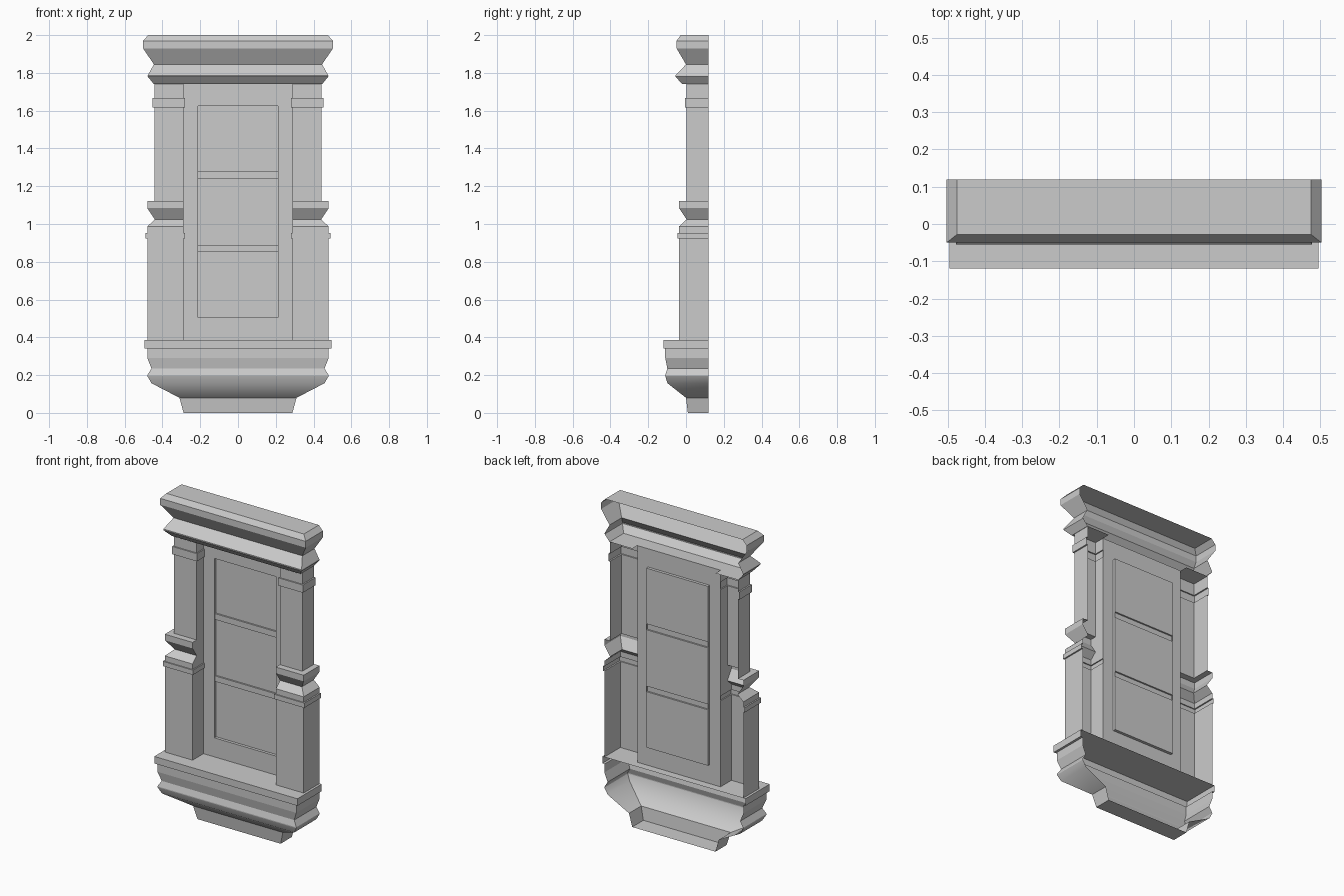
import bpy, bmesh

if "Cube" in bpy.data.objects:
    bpy.data.objects.remove(bpy.data.objects["Cube"])

BACK = 0.12      # open rear plane
WALL = 0.07      # plane of the central panel
INNER = 0.288    # inner edge of the pilasters


def finish(bm, name):
    me = bpy.data.meshes.new(name)
    bm.to_mesh(me)
    bm.free()
    ob = bpy.data.objects.new(name, me)
    bpy.context.scene.collection.objects.link(ob)
    return ob


def loft(name, rings, closed=False, cap_low=False, cap_high=False, soft=()):
    """Skin a list of equal-length point rings; rows listed in soft are smooth."""
    bm = bmesh.new()
    rows = [[bm.verts.new(p) for p in r] for r in rings]
    n = len(rows[0])
    for i in range(len(rows) - 1):
        for j in range(n if closed else n - 1):
            k = (j + 1) % n
            f = bm.faces.new((rows[i][j], rows[i][k], rows[i + 1][k], rows[i + 1][j]))
            f.smooth = i in soft
    if cap_low:
        bm.faces.new(rows[0][::-1])
    if cap_high:
        bm.faces.new(rows[-1])
    # keep hard mitred corners and hard borders around the smooth rows
    for e in bm.edges:
        a, b = e.verts
        level = abs(a.co.z - b.co.z) < 1e-5
        inside = all(f.smooth for f in e.link_faces)
        e.smooth = level and inside
    return finish(bm, name)


def u_ring(hx, y, z):
    """Front and both returns, open at the rear."""
    return [(-hx, BACK, z), (-hx, y, z), (hx, y, z), (hx, BACK, z)]


# Cornice: moulded profile (half width, front y, z), bottom to top
cornice = [(.445, -.02, 1.74), (.478, -.055, 1.78), (.478, -.055, 1.787),
           (.445, .0, 1.845), (.503, -.05, 1.93), (.503, -.05, 1.97),
           (.475, -.028, 2.0)]
loft("cornice", [u_ring(*p) for p in cornice], cap_high=True)

# Soffit under the cornice, notched behind the panel
bm = bmesh.new()
outline = [(-.445, BACK), (-INNER, BACK), (-INNER, WALL), (INNER, WALL),
           (INNER, BACK), (.445, BACK), (.445, -.02), (-.445, -.02)]
f = bm.faces.new([bm.verts.new((x, y, 1.74)) for x, y in outline])
f.normal_update()
if f.normal.z > 0:
    f.normal_flip()
finish(bm, "cornice_soffit")

# Base: tapered foot, soft cove, mouldings and projecting ledge
base = [(.288, .01, 0), (.31, .0, .08), (.458, -.098, .157), (.48, -.11, .195),
        (.48, -.11, .2), (.458, -.099, .235), (.48, -.11, .29), (.48, -.11, .342),
        (.495, -.12, .342), (.495, -.12, .386)]
loft("base", [u_ring(*p) for p in base], cap_low=True, cap_high=True, soft=(1, 2))

# Pilaster: (outer x, front y, z, inner x), mirrored to the other side
pilaster = [(.48, -.037, .386, INNER), (.48, -.037, .923, INNER),
            (.489, -.044, .923, .281), (.489, -.044, .953, .281),
            (.48, -.037, .953, INNER), (.48, -.037, .987, INNER),
            (.44, .003, 1.024, INNER), (.48, -.037, 1.084, INNER),
            (.48, -.037, 1.122, INNER), (.443, .003, 1.122, INNER),
            (.443, .003, 1.618, INNER), (.452, -.005, 1.618, .281),
            (.452, -.005, 1.666, .281), (.443, .003, 1.666, INNER),
            (.443, .003, 1.74, INNER)]
ob = loft("pilasters", [[(i, WALL, z), (i, y, z), (o, y, z), (o, BACK, z)]
                        for o, y, z, i in pilaster])
ob.modifiers.new("other_side", 'MIRROR').use_axis[0] = True


# Central panel frame with the walls of its recess
def rect(hx, z0, z1, y):
    return [(-hx, y, z0), (hx, y, z0), (hx, y, z1), (-hx, y, z1)]


DEEP, BAR, HX = WALL + .018, WALL + .008, .213
loft("panel_frame", [rect(INNER, .386, 1.74, WALL), rect(HX, .505, 1.626, WALL),
                     rect(HX, .505, 1.626, DEEP)], closed=True)

# Recess floor stepping forward at the two cross bars
steps = [(.505, DEEP)]
for lo, hi in ((.854, .889), (1.241, 1.278)):
    steps += [(lo, DEEP), (lo, BAR), (hi, BAR), (hi, DEEP)]
steps.append((1.626, DEEP))
loft("panel_recess", [[(-HX, y, z), (HX, y, z)] for z, y in steps])
